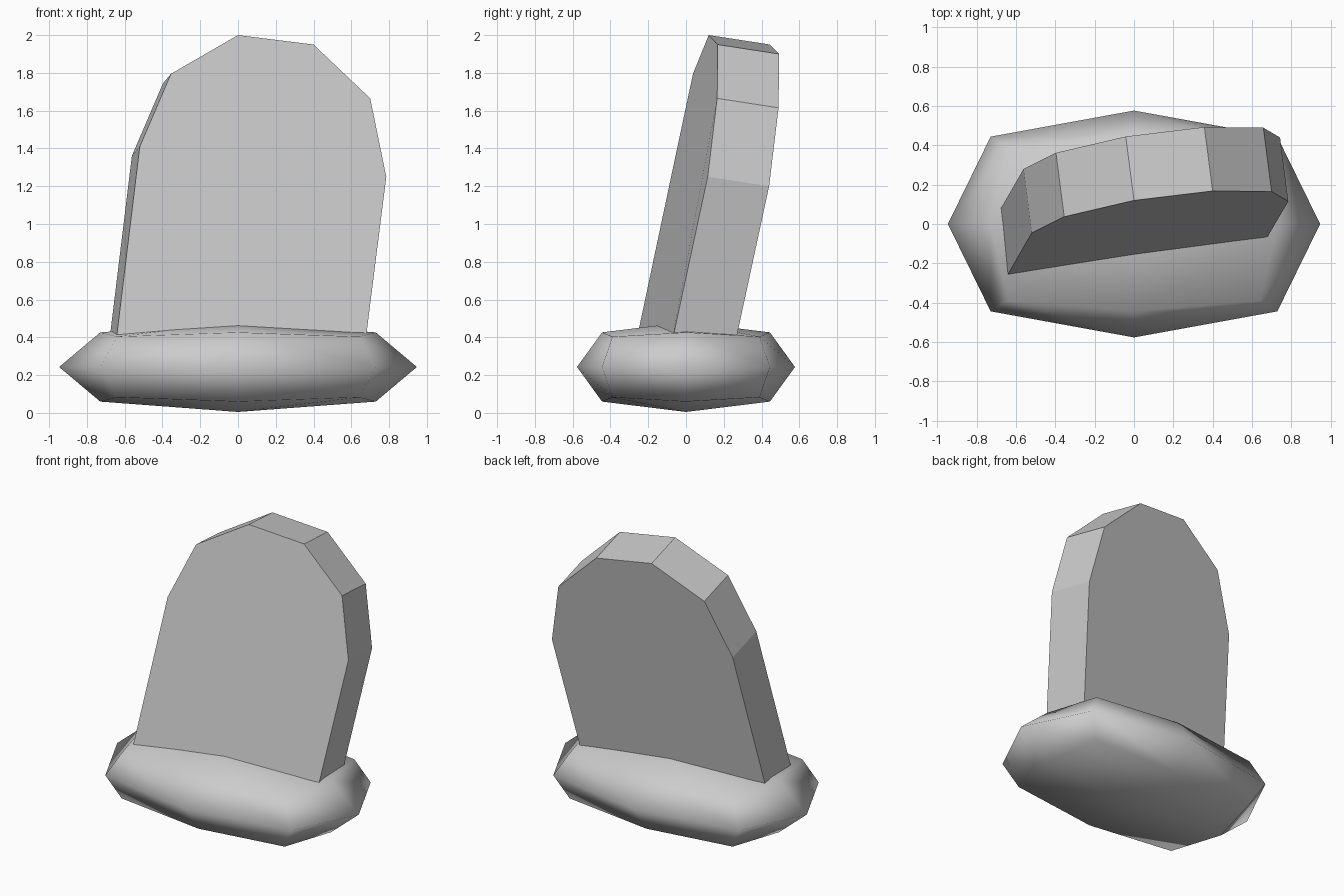
import bpy, bmesh
from mathutils import Vector

cube = bpy.data.objects.get("Cube")
if cube:
    bpy.data.objects.remove(cube, do_unlink=True)

stone = bpy.data.materials.new("grey stone")
stone.use_nodes = True
GREY = (0.6, 0.6, 0.6, 1)
stone.diffuse_color = GREY
stone.node_tree.nodes["Principled BSDF"].inputs["Base Color"].default_value = GREY


def finish(bm, name, smooth):
    bmesh.ops.recalc_face_normals(bm, faces=bm.faces)
    for f in bm.faces:
        f.smooth = smooth
    mesh = bpy.data.meshes.new(name)
    bm.to_mesh(mesh)
    bm.free()
    mesh.materials.append(stone)
    obj = bpy.data.objects.new(name, mesh)
    bpy.context.collection.objects.link(obj)
    return obj


# Rounded base: a once-divided cube with its edges and corners pulled in
half = Vector((0.947, 0.577, 0.238))
pull = {1: 1.0, 2: 0.77, 3: 0.675}
bm = bmesh.new()
bmesh.ops.create_cube(bm, size=2)
bmesh.ops.subdivide_edges(bm, edges=bm.edges[:], cuts=1, use_grid_fill=True)
for v in bm.verts:
    k = pull[sum(abs(c) > 0.5 for c in v.co)]
    v.co = Vector([c * h * k for c, h in zip(v.co, half)])
    v.co.z += 0.243
finish(bm, "base_mound", True)

# Leaning slab: arched outline pushed back along its own thickness
outline = [(-0.655, -0.28, 0.3), (-0.52, -0.045, 1.41), (-0.355, 0.037, 1.795),
           (0, 0.12, 2), (0.4, 0.168, 1.95), (0.7, 0.165, 1.665),
           (0.785, 0.115, 1.25), (0.665, -0.09, 0.3)]
thickness = Vector((-0.042, 0.325, -0.05))
bm = bmesh.new()
face = bm.faces.new([bm.verts.new(p) for p in outline])
back = bmesh.ops.extrude_face_region(bm, geom=[face], use_keep_orig=True)
moved = [g for g in back["geom"] if isinstance(g, bmesh.types.BMVert)]
bmesh.ops.translate(bm, verts=moved, vec=thickness)
finish(bm, "headstone_slab", False)
